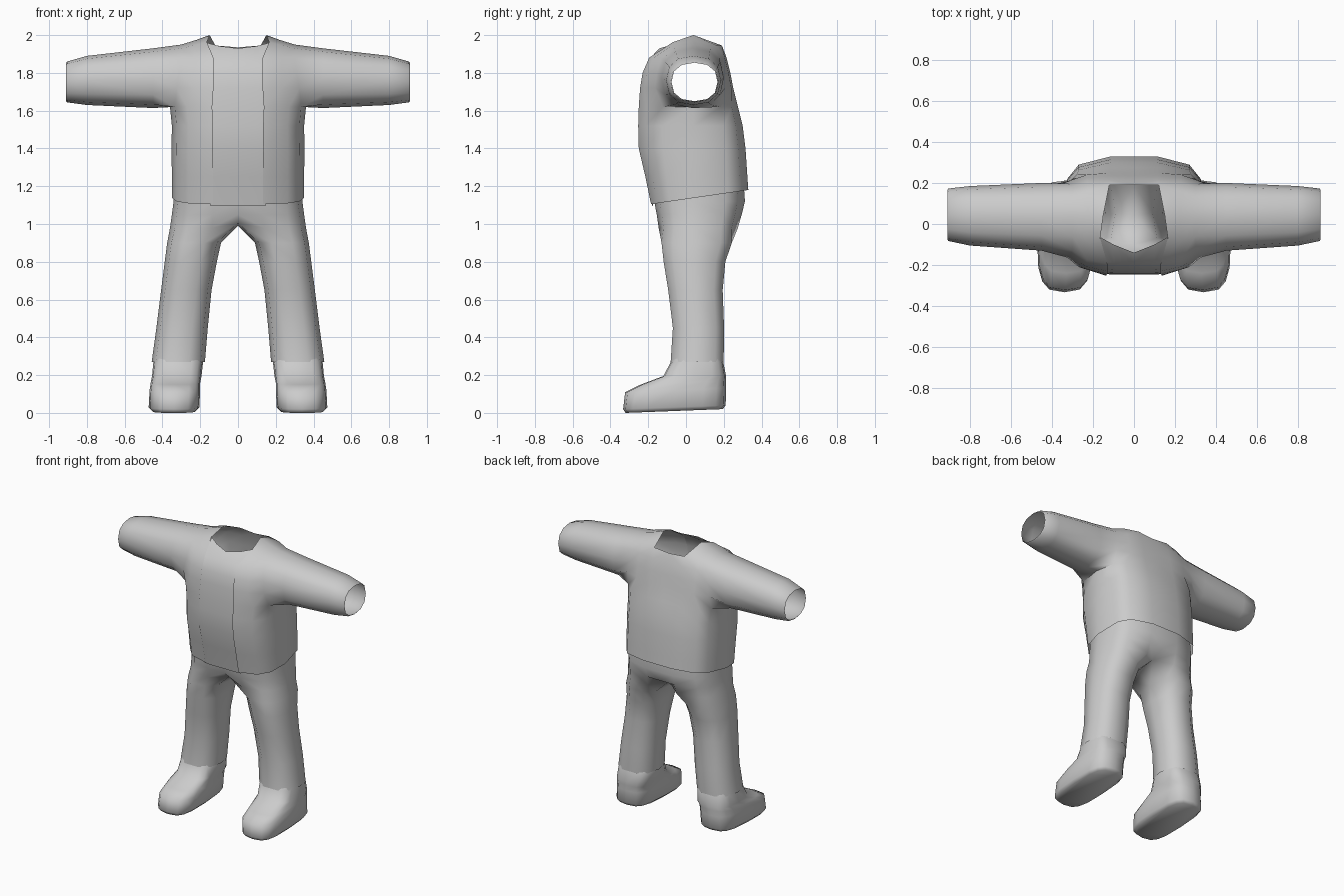
import bpy, bmesh, math

cube = bpy.data.objects.get("Cube")
if cube:
    bpy.data.objects.remove(cube, do_unlink=True)

grey = bpy.data.materials.new("plain_grey")
grey.use_nodes = True
grey.diffuse_color = (0.6, 0.6, 0.6, 1)
grey.node_tree.nodes["Principled BSDF"].inputs["Base Color"].default_value = (0.6, 0.6, 0.6, 1)

Y_MID = 0.04


def strip(bm, rows, closed=False):
    """Skin a list of equally long point rows with quads."""
    grid = [[bm.verts.new(p) for p in row] for row in rows]
    n = len(rows[0])
    for a, b in zip(grid, grid[1:]):
        for i in range(n if closed else n - 1):
            j = (i + 1) % n
            bm.faces.new((a[i], a[j], b[j], b[i]))
    return grid


def finish(bm, name, limit=60):
    """Weld, mirror to the other side and shade smooth."""
    bmesh.ops.remove_doubles(bm, verts=bm.verts, dist=0.0005)
    bmesh.ops.recalc_face_normals(bm, faces=bm.faces)
    mesh = bpy.data.meshes.new(name)
    bm.to_mesh(mesh)
    bm.free()
    mesh.materials.append(grey)
    obj = bpy.data.objects.new(name, mesh)
    bpy.context.collection.objects.link(obj)
    mirror = obj.modifiers.new("mirror", 'MIRROR')
    mirror.merge_threshold = 0.001
    bpy.ops.object.select_all(action='DESELECT')
    obj.select_set(True)
    bpy.context.view_layer.objects.active = obj
    bpy.ops.object.shade_smooth_by_angle(angle=math.radians(limit))
    return obj


# Half cross-section of the body: (share of width, share of depth), front to back
FRONT = [(0.38, 1), (0.75, 0.86), (0.93, 0.56)]
BACK = [(0.93, 0.62), (0.77, 0.86), (0.32, 1), (0, 1)]


def half_ring(z, w, yf, yb, tilt=0.0, centre=False):
    front = ([(0, 1)] if centre else []) + FRONT
    pts = [(x * w, Y_MID + d * (yf - Y_MID)) for x, d in front]
    pts += [(w, Y_MID)]
    pts += [(x * w, Y_MID + d * (yb - Y_MID)) for x, d in BACK]
    return [(x, y, z + tilt * (y - yf) / (yb - yf)) for x, y in pts]


def bend(v, power):
    return math.copysign(abs(v) ** power, v)


def oval(z, xin, xout, yf, yb, n, start, power, tilt=0.0):
    """Rounded closed ring around a leg or a foot."""
    pts = []
    for k in range(n):
        a = math.radians(start) + k * math.tau / n
        c, s = bend(math.cos(a), power), bend(math.sin(a), power)
        pts.append(((xin + xout) / 2 + c * (xout - xin) / 2,
                    (yf + yb) / 2 + s * (yb - yf) / 2,
                    z + tilt * (s + 1) / 2))
    return pts


# Jacket body below the arms
bm = bmesh.new()
lower = [half_ring(1.105, 0.35, -0.185, 0.33, 0.075),
         half_ring(1.25, 0.35, -0.215, 0.325),
         half_ring(1.4, 0.352, -0.25, 0.315),
         half_ring(1.52, 0.35, -0.253, 0.30),
         half_ring(1.62, 0.36, -0.25, 0.275)]
strip(bm, lower)
chest = lower[-1]

# Chest, shoulder ridge and upper back as one sheet over the shoulder
levels = [(1.72, 0.325, -0.243, 0.25), (1.80, 0.31, -0.23, 0.235),
          (1.88, 0.30, -0.195, 0.215)]
over = [chest[0:3]]
for z, x, yf, yb in levels:
    over.append([(0.13, yf, z), (0.23, yf + 0.022, z), (x, Y_MID + 0.72 * (yf - Y_MID), z)])
over.append([(0.165, -0.07, 1.963), (0.235, -0.075, 1.945), (0.30, -0.06, 1.93)])
over.append([(0.15, 0.04, 2.0), (0.225, 0.04, 1.973), (0.30, 0.04, 1.95)])
nape = [(0.12, 0.19, 1.945), (0.22, 0.16, 1.945), (0.30, 0.13, 1.93)]
back_rows = [[(0.115, yb, z), (0.23, yb - 0.01, z), (x, Y_MID + 0.8 * (yb - Y_MID), z)]
             for z, x, yf, yb in levels]
over += [nape] + back_rows[::-1] + [[chest[6], chest[5], chest[4]]]
strip(bm, over)

# Middle of the upper back
spine = [chest[6:8]] + [[r[0], (0, r[0][1], r[0][2])] for r in back_rows]
spine.append([nape[0], (0, 0.19, 1.935)])
strip(bm, spine)

# Sleeve, starting at the armhole
armhole = [chest[3]] + [row[2] for row in over]
sleeve = [armhole]
for x, yc, zc, ry, rz in [(0.45, 0.035, 1.772, 0.165, 0.158),
                          (0.8, 0.04, 1.76, 0.145, 0.13),
                          (0.905, 0.045, 1.752, 0.128, 0.108),
                          (0.91, 0.045, 1.752, 0.122, 0.102)]:
    ring = []
    for k in range(12):
        a = k * math.tau / 12
        ring.append((x, yc - ry * bend(math.sin(a), 0.85), zc - rz * bend(math.cos(a), 0.85)))
    sleeve.append(ring)
strip(bm, sleeve, closed=True)
finish(bm, "jacket")

# Shirt panel showing in the open jacket front
bm = bmesh.new()
panel = [(1.095, -0.178), (1.25, -0.21), (1.4, -0.244), (1.52, -0.247),
         (1.62, -0.244), (1.72, -0.237), (1.80, -0.224), (1.88, -0.189)]
rows = [[(0, y, z), (0.10, y, z), (0.145, y + 0.004, z)] for z, y in panel]
rows.append([(0, -0.14, 1.93), (0.10, -0.10, 1.942), (0.165, -0.064, 1.96)])
strip(bm, rows)
finish(bm, "shirt_panel")

# Trousers: hips, then legs that share the crotch seam
bm = bmesh.new()
hips = [half_ring(1.22, 0.335, -0.185, 0.305, centre=True),
        half_ring(1.12, 0.341, -0.168, 0.312, centre=True),
        half_ring(1.05, 0.35, -0.155, 0.295, centre=True)]
seat = half_ring(0.98, 0.36, -0.145, 0.275, centre=True)
seat[0], seat[-1] = (0, -0.10, 1.005), (0, 0.19, 1.005)
strip(bm, hips + [seat])
legs = [seat + [(0, 0.04, 0.99)]]
for z, xin, xout, yf, yb in [(0.9, 0.09, 0.375, -0.137, 0.25),
                             (0.8, 0.112, 0.388, -0.125, 0.215),
                             (0.65, 0.14, 0.407, -0.10, 0.20),
                             (0.45, 0.16, 0.432, -0.075, 0.207),
                             (0.27, 0.175, 0.457, -0.087, 0.205)]:
    legs.append(oval(z, xin, xout, yf, yb, 10, 216, 0.8))
strip(bm, legs, closed=True)
finish(bm, "trousers")

# Shoes: sole, toe box, instep and ankle
bm = bmesh.new()
shoe = [oval(z, xin, xout, yf, yb, 16, 0, 0.62, tilt)
        for z, xin, xout, yf, yb, tilt in [
            (0.0, 0.225, 0.455, -0.32, 0.195, 0.02),
            (0.02, 0.205, 0.473, -0.333, 0.21, 0.02),
            (0.11, 0.20, 0.468, -0.322, 0.212, 0.02),
            (0.15, 0.20, 0.462, -0.24, 0.212, 0.02),
            (0.195, 0.193, 0.455, -0.12, 0.212, 0.0),
            (0.27, 0.185, 0.448, -0.08, 0.197, 0.0),
            (0.31, 0.20, 0.435, -0.06, 0.18, 0.0)]]
grid = strip(bm, shoe, closed=True)
bm.faces.new(grid[0])
finish(bm, "shoes")
